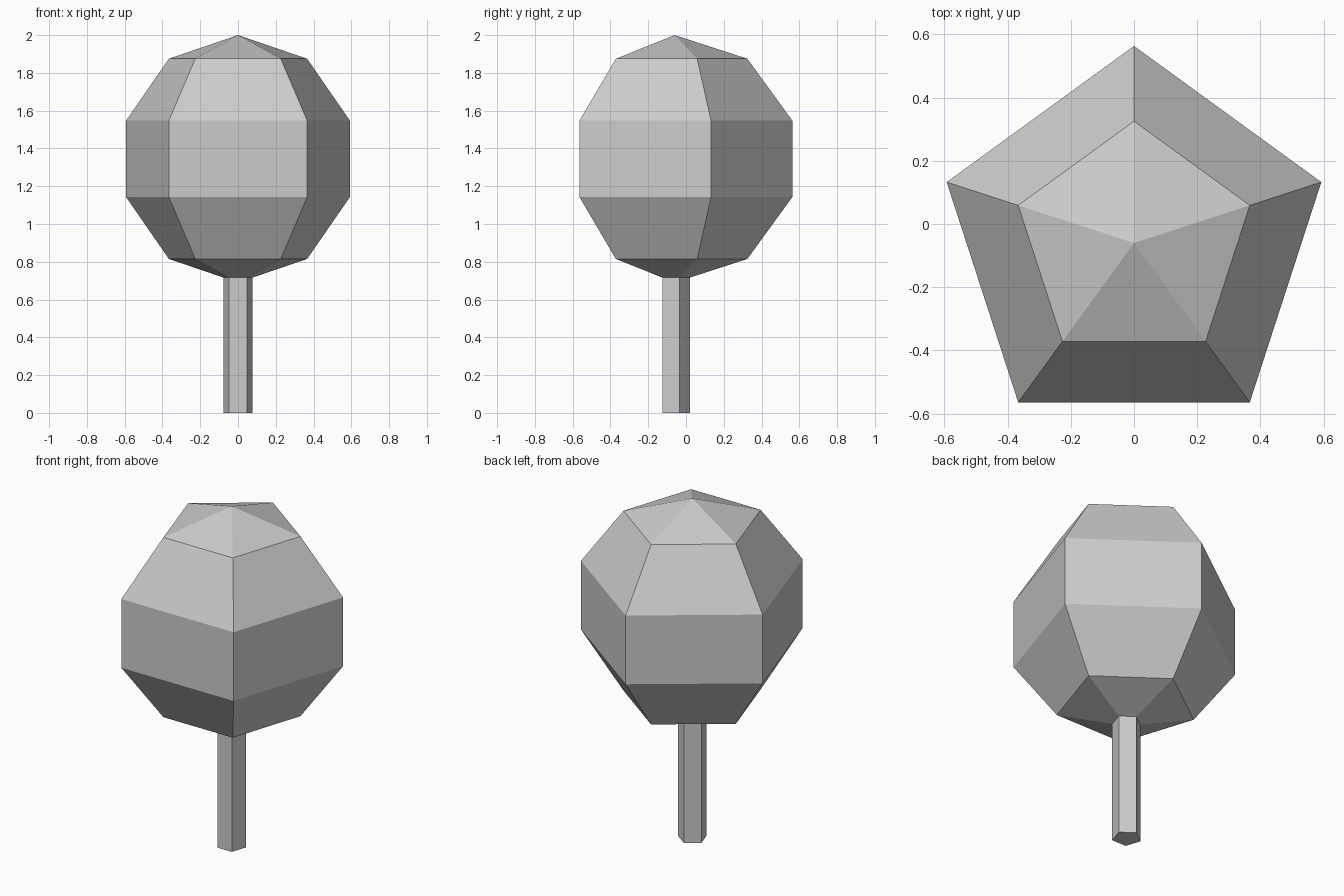
import bpy
import bmesh
from math import pi, sin, cos
from mathutils import Matrix

SIDES = 5
CROWN_RADIUS = 0.655
CROWN_Z = 1.345
TRUNK_RADIUS = 0.08
# A five-sided ring is deeper at its corner than at its flat side
AXIS_Y = -0.06

cube = bpy.data.objects.get("Cube")
if cube:
    bpy.data.objects.remove(cube, do_unlink=True)

# Single pale grey for the whole tree
grey = bpy.data.materials.new("pale grey")
grey.use_nodes = True
colour = (0.6, 0.6, 0.6, 1.0)
grey.diffuse_color = colour
grey.node_tree.nodes["Principled BSDF"].inputs["Base Color"].default_value = colour


def lathe(name, profile):
    """Turn a (radius, height) profile into a flat-faced five-sided solid."""
    bm = bmesh.new()
    rings = []
    for radius, z in profile:
        if radius < 0.001:
            rings.append([bm.verts.new((0, AXIS_Y, z))] * SIDES)
        else:
            angles = [pi / 2 + 2 * pi * i / SIDES for i in range(SIDES)]
            rings.append([bm.verts.new((radius * cos(a), AXIS_Y + radius * sin(a), z))
                          for a in angles])
    for low, high in zip(rings, rings[1:]):
        for i in range(SIDES):
            j = (i + 1) % SIDES
            corners = dict.fromkeys((low[i], low[j], high[j], high[i]))
            bm.faces.new(list(corners))
    for ring in (rings[0], rings[-1]):
        if len(set(ring)) == SIDES:
            bm.faces.new(ring)
    bmesh.ops.recalc_face_normals(bm, faces=bm.faces)
    mesh = bpy.data.meshes.new(name)
    bm.to_mesh(mesh)
    bm.free()
    mesh.materials.append(grey)
    obj = bpy.data.objects.new(name, mesh)
    bpy.context.collection.objects.link(obj)
    return obj


# Crown: coarse sphere, with a point at both ends
steps = [pi * k / SIDES for k in range(SIDES + 1)]
lathe("crown", [(CROWN_RADIUS * sin(t), CROWN_Z - CROWN_RADIUS * cos(t)) for t in steps])

# Trunk: straight post running up into the crown
lathe("trunk", [(TRUNK_RADIUS, 0), (TRUNK_RADIUS, 0.75)])
